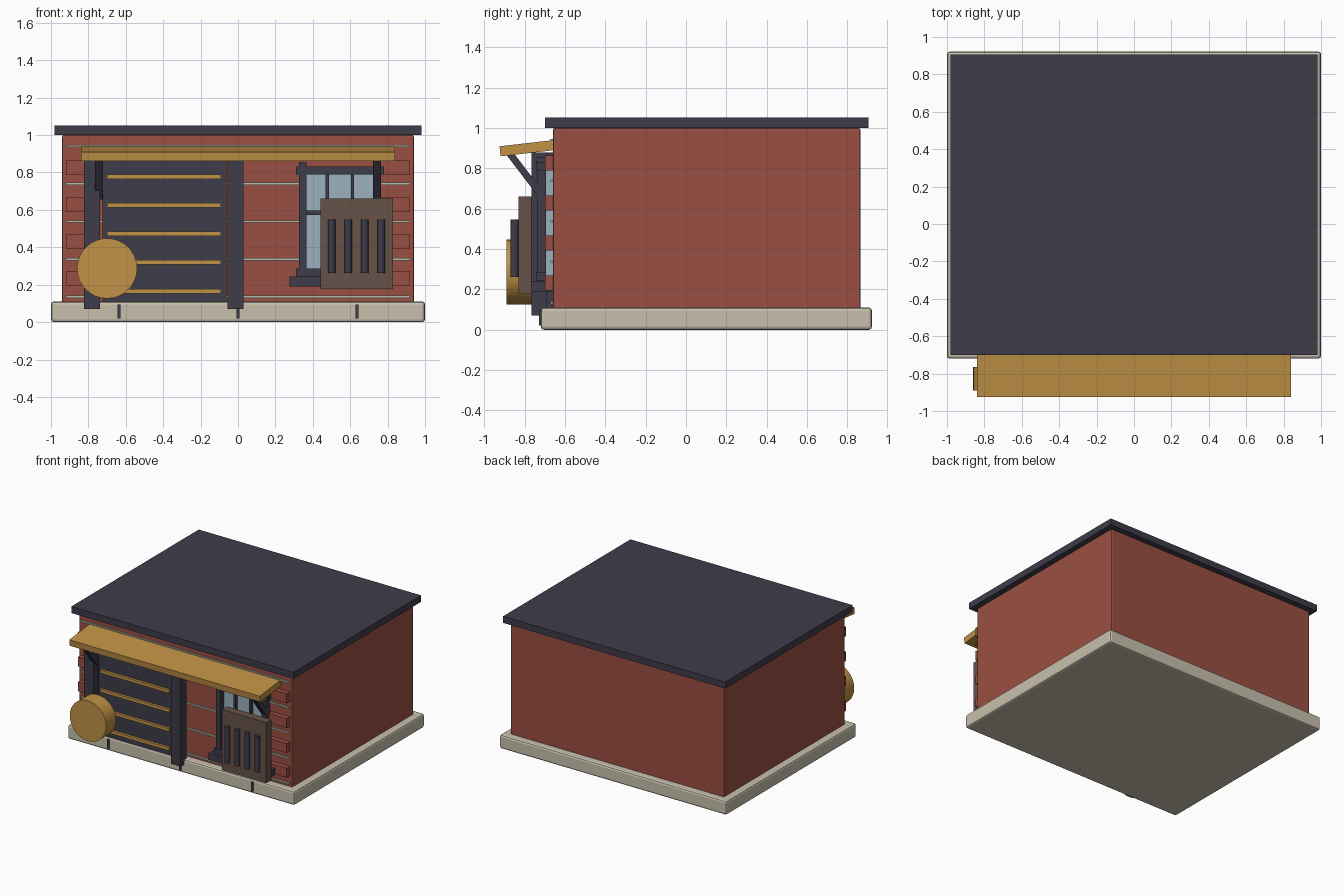
import bpy, math
from mathutils import Matrix, Vector

if "Cube" in bpy.data.objects:
    bpy.data.objects.remove(bpy.data.objects["Cube"])


def material(name, rgb):
    m = bpy.data.materials.new(name)
    lin = [c / 12.92 if c <= 0.04045 else ((c + 0.055) / 1.055) ** 2.4 for c in (v / 255 for v in rgb)]
    m.diffuse_color = (*lin, 1)
    m.use_nodes = True
    m.node_tree.nodes["Principled BSDF"].inputs["Base Color"].default_value = m.diffuse_color
    return m


RED = material("brick_red", (154, 79, 66))
DARK = material("dark_slate", (61, 60, 74))
OCHRE = material("ochre_wood", (193, 146, 70))
STONE = material("pale_stone", (200, 192, 174))
GLASS = material("window_blue", (155, 177, 192))
BROWN = material("brown_wood", (103, 82, 73))
MORTAR = material("pale_mortar", (182, 190, 174))


def box(name, x, y, z, mat, bevel=0):
    """Box from (min, max) pairs on each axis."""
    bpy.ops.mesh.primitive_cube_add(size=1)
    o = bpy.context.object
    o.name = name
    size = [b - a for a, b in (x, y, z)]
    mid = [(a + b) / 2 for a, b in (x, y, z)]
    o.data.transform(Matrix.Diagonal((*size, 1)))
    o.location = mid
    o.data.materials.append(mat)
    if bevel:
        b = o.modifiers.new("bevel", "BEVEL")
        b.width = bevel
        b.segments = 2
    return o


def cylinder(name, loc, r, depth, mat, sides, rot=(0, 0, 0)):
    bpy.ops.mesh.primitive_cylinder_add(vertices=sides, radius=r, depth=depth, location=loc, rotation=rot)
    o = bpy.context.object
    o.name = name
    o.data.materials.append(mat)
    bpy.ops.object.shade_smooth_by_angle(angle=math.radians(50))
    return o


def beam(name, x, start, end, thick, mat):
    """Box spanning x, running between two (y, z) points."""
    a, b = Vector((0, *start)), Vector((0, *end))
    d = b - a
    o = box(name, x, (-d.length / 2, d.length / 2), (-thick / 2, thick / 2), mat)
    o.location = ((x[0] + x[1]) / 2, *((a + b) / 2)[1:])
    o.rotation_euler = (math.atan2(d.z, d.y), 0, 0)
    return o


# Main body
box("foundation", (-1, 1), (-0.72, 0.922), (0, 0.11), STONE, 0.015)
box("walls", (-0.94, 0.94), (-0.66, 0.865), (0.10, 1.0), RED, 0.008)
box("roof", (-0.98, 0.98), (-0.70, 0.905), (1.0, 1.052), DARK)

# Foundation joints
for x in (-0.635, 0, 0.635):
    box("foundation_joint", (x - 0.008, x + 0.008), (-0.73, -0.71), (0.02, 0.095), DARK)

# Mortar courses on the front
for i in range(5):
    z = 0.135 + 0.2015 * i
    box("mortar_line", (-0.92, 0.92), (-0.672, -0.655), (z - 0.006, z + 0.006), MORTAR)

# Corner blocks
for i in range(4):
    z = 0.195 + 0.198 * i
    for s in (-1, 1):
        box("corner_block", sorted((s * 0.76, s * 0.92)), (-0.70, -0.655), (z, z + 0.075), RED)

# Door with slats and posts
box("door", (-0.725, -0.062), (-0.72, -0.655), (0.11, 0.88), DARK)
for i in range(5):
    z = 0.166 + 0.153 * i
    box("door_slat", (-0.70, -0.09), (-0.74, -0.71), (z - 0.012, z + 0.012), OCHRE)
for x in (-0.78, -0.013):
    box("door_post", (x - 0.043, x + 0.043), (-0.765, -0.69), (0.07, 0.88), DARK)

# Window
box("window_glass", (0.345, 0.745), (-0.70, -0.655), (0.265, 0.81), GLASS)
for x in (0.345, 0.745):
    box("window_stile", (x - 0.02, x + 0.02), (-0.74, -0.695), (0.24, 0.855), DARK)
for z in (0.265, 0.81):
    box("window_rail", (0.31, 0.78), (-0.745, -0.695), (z - 0.021, z + 0.021), DARK)
for x in (0.478, 0.612):
    box("window_mullion", (x - 0.009, x + 0.009), (-0.725, -0.695), (0.265, 0.81), DARK)
box("window_transom", (0.345, 0.745), (-0.725, -0.695), (0.573, 0.597), DARK)
box("window_sill", (0.275, 0.815), (-0.765, -0.66), (0.19, 0.243), DARK)

# Awning and struts
beam("awning", (-0.84, 0.84), (-0.922, 0.885), (-0.66, 0.915), 0.05, OCHRE)
for s in (-1, 1):
    beam("awning_strut", sorted((s * 0.722, s * 0.764)), (-0.875, 0.875), (-0.715, 0.665), 0.034, DARK)

# Slatted panel in front of the window
box("panel", (0.44, 0.83), (-0.83, -0.765), (0.177, 0.66), BROWN)
for i in range(4):
    cylinder("panel_bar", (0.5 + 0.0885 * i, -0.85, 0.405), 0.02, 0.285, DARK, 12)

# Round drum beside the door
cylinder("drum", (-0.70, -0.827, 0.287), 0.161, 0.125, OCHRE, 32, (math.pi / 2, 0, 0))
